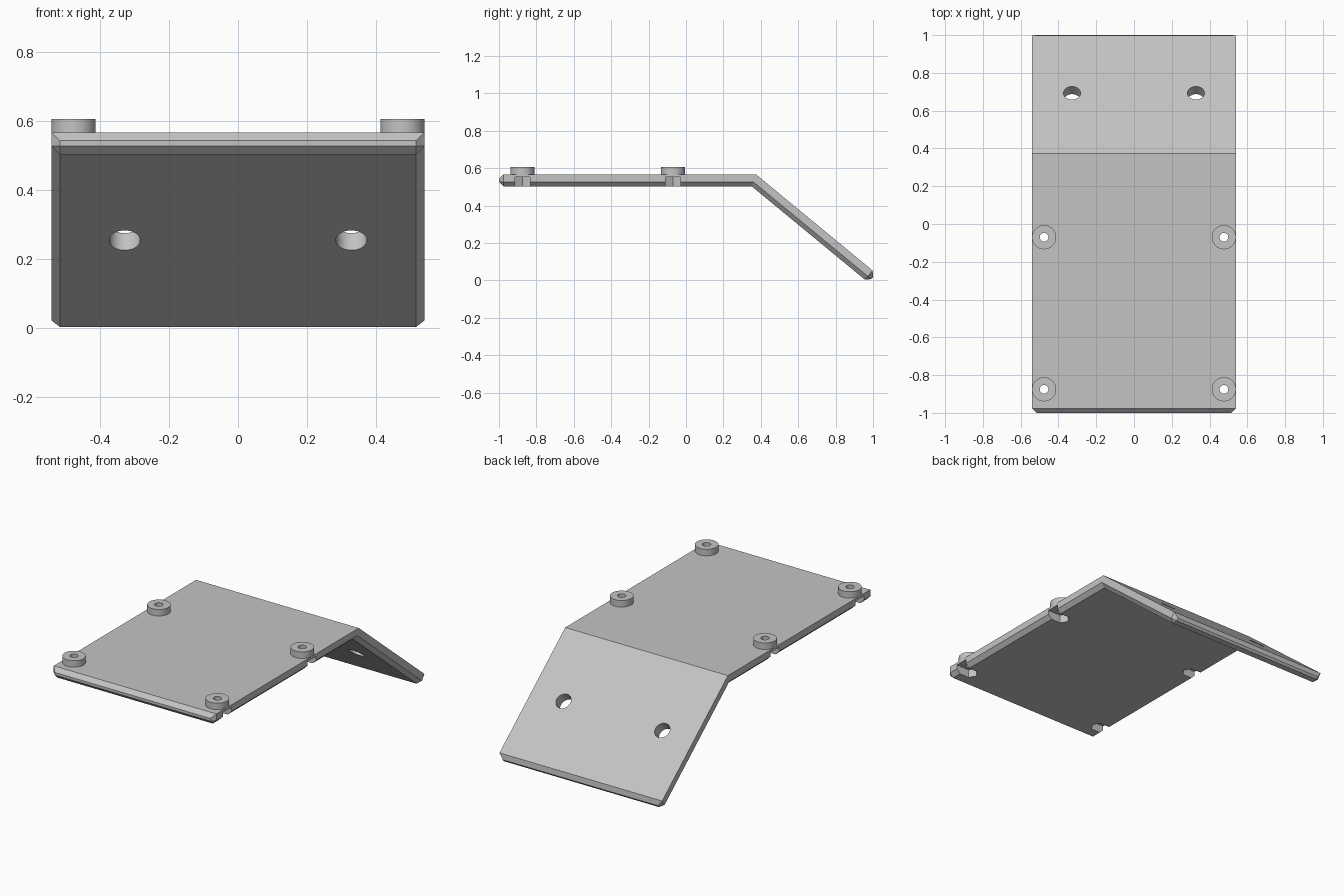
import bpy, bmesh, math
from mathutils import Vector, Matrix

cube = bpy.data.objects.get("Cube")
if cube:
    bpy.data.objects.remove(cube, do_unlink=True)

HALF, THICK, BEVEL, WALL = 0.54, 0.064, 0.024, 0.04
TOP, BEND_Y, FRONT_Y = 0.567, 0.374, -1.0
SLOPE = math.radians(39.5)
RAMP_LEN = 0.832

grey = bpy.data.materials.new("plain grey")
grey.use_nodes = True
colour = (0.55, 0.55, 0.55, 1)
grey.diffuse_color = colour
grey.node_tree.nodes["Principled BSDF"].inputs["Base Color"].default_value = colour


def make_object(name, bm):
    bmesh.ops.recalc_face_normals(bm, faces=bm.faces)
    mesh = bpy.data.meshes.new(name)
    bm.to_mesh(mesh)
    bm.free()
    mesh.materials.append(grey)
    obj = bpy.data.objects.new(name, mesh)
    bpy.context.collection.objects.link(obj)
    return obj


def cylinder(name, radius, depth, matrix, sides=48):
    bm = bmesh.new()
    bmesh.ops.create_cone(bm, cap_ends=True, segments=sides, radius1=radius,
                          radius2=radius, depth=depth, matrix=matrix)
    return make_object(name, bm)


def cut(obj, cutter):
    mod = obj.modifiers.new("cut", "BOOLEAN")
    mod.operation = "DIFFERENCE"
    mod.solver = "EXACT"
    mod.object = cutter
    cutter.hide_render = True
    bpy.context.view_layer.objects.active = obj
    bpy.ops.object.modifier_apply(modifier=mod.name)
    bpy.data.objects.remove(cutter, do_unlink=True)


# Bent plate: cross-sections along the flat part and down the ramp
def flat(x, s, t):
    return Vector((x, s, TOP + t))


def ramp(x, s, t):
    return Vector((x, BEND_Y + s * math.cos(SLOPE) + t * math.sin(SLOPE),
                   TOP - s * math.sin(SLOPE) + t * math.cos(SLOPE)))


inner = HALF - BEVEL
half_body = [(HALF, 0), (HALF, -WALL), (inner, -THICK)]
half_end = [(inner, -BEVEL), (inner, -WALL), (inner, -WALL)]


def ring(half):
    return half + [(-x, t) for x, t in reversed(half)]


body, end = ring(half_body), ring(half_end)
mitre = math.tan(SLOPE / 2)
stations = [
    [flat(x, FRONT_Y, t) for x, t in end],
    [flat(x, FRONT_Y + BEVEL, t) for x, t in body],
    [flat(x, BEND_Y + t * mitre, t) for x, t in body],
    [ramp(x, RAMP_LEN - BEVEL, t) for x, t in body],
    [ramp(x, RAMP_LEN, t) for x, t in end],
]
bm = bmesh.new()
loops = [[bm.verts.new(p) for p in pts] for pts in stations]
for a, b in zip(loops, loops[1:]):
    for i in range(len(a)):
        j = (i + 1) % len(a)
        bm.faces.new((a[i], a[j], b[j], b[i]))
bm.faces.new(loops[0])
bm.faces.new(loops[-1])
bmesh.ops.remove_doubles(bm, verts=bm.verts, dist=0.0005)
plate = make_object("bent_plate", bm)

# Mounting holes square to the ramp
for x in (-0.328, 0.328):
    place = Matrix.Translation(ramp(x, 0.414, -THICK / 2)) @ Matrix.Rotation(-SLOPE, 4, "X")
    cut(plate, cylinder("ramp_hole", 0.045, 0.3, place))

# Bosses with screw holes, and nut slots open to the side and underside
for side, side_name in ((1, "left"), (-1, "right")):
    for y, row in ((-0.875, "front"), (-0.07, "rear")):
        x = side * 0.476
        boss = cylinder(f"{row}_{side_name}_boss", 0.064, 0.043,
                        Matrix.Translation((x, y, TOP + 0.0175)))
        drill = Matrix.Translation((x, y, TOP))
        cut(boss, cylinder("boss_drill", 0.023, 0.4, drill))
        cut(plate, cylinder("plate_drill", 0.023, 0.4, drill))
        nut_z = TOP - 0.015 - 0.05
        cut(plate, cylinder("nut_pocket", 0.04 / math.cos(math.pi / 6), 0.1,
                            Matrix.Translation((x, y, nut_z)) @ Matrix.Rotation(math.pi / 2, 4, "Z"), 6))
        bm = bmesh.new()
        bmesh.ops.create_cube(bm, size=1, matrix=Matrix.Translation((x + side * 0.1, y, nut_z))
                              @ Matrix.Diagonal((0.2, 0.08, 0.1, 1)))
        cut(plate, make_object("nut_slot", bm))

# Smooth round walls, keeping edges sharp
for obj in [o for o in bpy.data.objects if o.name.endswith(("_boss", "bent_plate"))]:
    bpy.ops.object.select_all(action="DESELECT")
    obj.select_set(True)
    bpy.context.view_layer.objects.active = obj
    bpy.ops.object.shade_smooth_by_angle(angle=math.radians(20))
